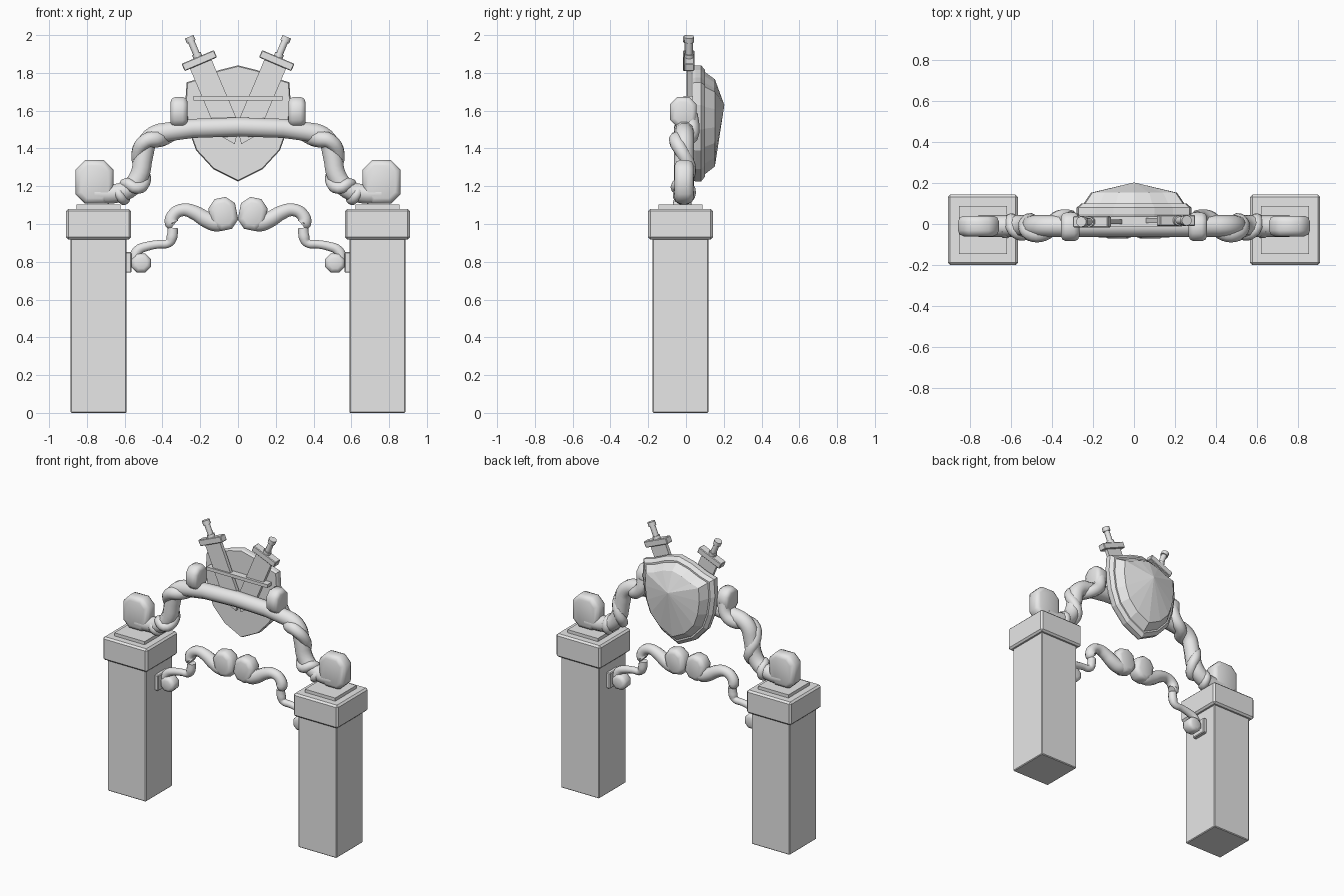
import bpy, bmesh, math
from mathutils import Matrix, Vector

if "Cube" in bpy.data.objects:
    bpy.data.objects.remove(bpy.data.objects["Cube"])

stone = bpy.data.materials.new("grey_stone")
stone.diffuse_color = (0.8, 0.8, 0.8, 1)
stone.use_nodes = True
stone.node_tree.nodes["Principled BSDF"].inputs["Base Color"].default_value = stone.diffuse_color


def add_mesh(name, mesh, smooth=None):
    ob = bpy.data.objects.new(name, mesh)
    bpy.context.collection.objects.link(ob)
    mesh.materials.clear()
    mesh.materials.append(stone)
    if smooth:
        bpy.ops.object.select_all(action='DESELECT')
        ob.select_set(True)
        bpy.context.view_layer.objects.active = ob
        bpy.ops.object.shade_smooth_by_angle(angle=math.radians(smooth))
    return ob


def finish(name, bm, smooth=None):
    bmesh.ops.recalc_face_normals(bm, faces=bm.faces)
    mesh = bpy.data.meshes.new(name)
    bm.to_mesh(mesh)
    bm.free()
    return add_mesh(name, mesh, smooth)


def box(name, lo, hi, bevel=0.0, matrix=Matrix()):
    bm = bmesh.new()
    lo, hi = Vector(lo), Vector(hi)
    bmesh.ops.create_cube(bm, size=1, matrix=Matrix.LocRotScale((lo + hi) / 2, None, hi - lo))
    if bevel:
        bmesh.ops.bevel(bm, geom=bm.edges[:], offset=bevel, segments=1, affect='EDGES')
    bm.transform(matrix)
    return finish(name, bm)


def prism(name, outline, depth, matrix, bevel=0.0, smooth=None):
    """Extrude an (x, z) outline along y, centred on y = 0."""
    bm = bmesh.new()
    face = bm.faces.new([bm.verts.new((x, -depth / 2, z)) for x, z in outline])
    ext = bmesh.ops.extrude_face_region(bm, geom=[face])
    bmesh.ops.translate(bm, vec=(0, depth, 0),
                        verts=[v for v in ext["geom"] if isinstance(v, bmesh.types.BMVert)])
    if bevel:
        rims = [e for e in bm.edges if abs(e.verts[0].co.y - e.verts[1].co.y) < 1e-5]
        bmesh.ops.bevel(bm, geom=rims, offset=bevel, segments=2, profile=0.5, affect='EDGES')
    bm.transform(matrix)
    return finish(name, bm, smooth)


def octagon(w, h, cut):
    """Half width, half height and corner cut."""
    return [(w, cut - h), (w, h - cut), (w - cut, h), (cut - w, h),
            (-w, h - cut), (-w, cut - h), (cut - w, -h), (w - cut, -h)]


def tube(name, points, s=1):
    """Round tube through (x, y, z, radius) points, mirrored when s = -1."""
    cu = bpy.data.curves.new(name, 'CURVE')
    cu.dimensions = '3D'
    cu.bevel_depth = 1
    cu.bevel_resolution = 3
    cu.resolution_u = 4
    cu.use_fill_caps = True
    sp = cu.splines.new('BEZIER')
    sp.bezier_points.add(len(points) - 1)
    for bp, (x, y, z, r) in zip(sp.bezier_points, points):
        bp.co = (x * s, y, z)
        bp.radius = r
        bp.handle_left_type = bp.handle_right_type = 'AUTO'
    temp = bpy.data.objects.new("temp", cu)
    bpy.context.collection.objects.link(temp)
    deps = bpy.context.evaluated_depsgraph_get()
    mesh = bpy.data.meshes.new_from_object(temp.evaluated_get(deps))
    bpy.data.objects.remove(temp)
    mesh.name = name
    return add_mesh(name, mesh, 50)


def cylinder(name, radius, z0, z1, matrix):
    bm = bmesh.new()
    bmesh.ops.create_cone(bm, cap_ends=True, segments=10, radius1=radius, radius2=radius,
                          depth=z1 - z0, matrix=Matrix.Translation((0, 0, (z0 + z1) / 2)))
    bm.transform(matrix)
    return finish(name, bm, 40)


# Arch beam, one bent tube
half = [(0.76, 1.16), (0.66, 1.16), (0.58, 1.185), (0.525, 1.25),
        (0.50, 1.36), (0.475, 1.44), (0.41, 1.482)]
path = [(-x, z) for x, z in half] + [(x, z) for x, z in reversed(half)]
tube("arch_beam", [(x, -0.01, z, 0.053) for x, z in path])

for s, side in ((-1, "left"), (1, "right")):
    # Pillar, cap and plinth
    for part, w, z0, z1, bev in (("pillar", 0.148, 0, 0.93, 0.005),
                                 ("pillar_cap", 0.172, 0.918, 1.08, 0.012),
                                 ("plinth", 0.117, 1.07, 1.102, 0)):
        box(f"{side}_{part}", (s * 0.738 - w, -0.029 - w, z0),
            (s * 0.738 + w, -0.029 + w, z1), bev)

    # Scroll end of the beam on the plinth
    prism(f"{side}_beam_scroll", octagon(0.1, 0.115, 0.05), 0.1,
          Matrix.Translation((s * 0.76, -0.01, 1.223)), 0.028, 50)

    # Vine twisting round the beam
    tube(f"{side}_vine", [
        (0.31, 0.02, 1.58, 0.042), (0.325, 0.03, 1.51, 0.042), (0.38, 0.02, 1.46, 0.04),
        (0.43, -0.035, 1.45, 0.045), (0.485, -0.05, 1.44, 0.04), (0.53, -0.015, 1.37, 0.036),
        (0.51, 0.018, 1.29, 0.036), (0.495, 0.0, 1.23, 0.034), (0.535, -0.048, 1.19, 0.032),
        (0.59, -0.03, 1.215, 0.03), (0.60, 0.022, 1.18, 0.03), (0.60, 0.0, 1.13, 0.028),
        (0.625, -0.045, 1.15, 0.026), (0.645, -0.02, 1.195, 0.022)], s)
    prism(f"{side}_vine_scroll", octagon(0.07, 0.08, 0.038), 0.09,
          Matrix.Translation((s * 0.312, -0.014, 1.592)) @ Matrix.Rotation(math.pi / 2, 4, 'Z'),
          0.025, 50)

    # Lower scrollwork with ball joint, curls and wall plate
    y = -0.02
    tube(f"{side}_upper_scroll", [(x, y, z, r) for x, z, r in (
        (0.06, 1.02, 0.04), (0.11, 1.005, 0.048), (0.17, 1.025, 0.045), (0.23, 1.06, 0.04),
        (0.29, 1.075, 0.035), (0.34, 1.05, 0.035), (0.352, 1.005, 0.038), (0.34, 0.995, 0.03))], s)
    prism(f"{side}_upper_curl", octagon(0.072, 0.086, 0.042), 0.1,
          Matrix.Translation((s * 0.078, y, 1.053)) @ Matrix.Rotation(s * 0.2, 4, 'Y'), 0.028, 50)
    tube(f"{side}_lower_scroll", [(x, y, z, r) for x, z, r in (
        (0.345, 0.98, 0.028), (0.35, 0.93, 0.03), (0.365, 0.90, 0.024), (0.42, 0.893, 0.023),
        (0.48, 0.882, 0.025), (0.53, 0.86, 0.028), (0.545, 0.82, 0.03), (0.53, 0.785, 0.03))], s)
    prism(f"{side}_lower_curl", octagon(0.052, 0.05, 0.03), 0.085,
          Matrix.Translation((s * 0.513, y, 0.793)), 0.022, 50)
    xs = sorted((s * 0.565, s * 0.60))
    box(f"{side}_wall_plate", (xs[0], y - 0.055, 0.742), (xs[1], y + 0.055, 0.852), 0.005)

    # Sword: blade, guard, grip, pommel
    m = Matrix.Translation((s * 0.205, 0.014 + s * 0.003, 1.865)) @ Matrix.Rotation(s * math.radians(23), 4, 'Y')
    prism(f"{side}_blade", [(-0.062, 0), (-0.062, -0.40), (0, -0.48), (0.062, -0.40), (0.062, 0)],
          0.024, m)
    box(f"{side}_guard", (-0.093, -0.027, -0.021), (0.093, 0.027, 0.021), 0.004, m)
    cylinder(f"{side}_grip_collar", 0.026, 0.015, 0.04, m)
    cylinder(f"{side}_grip", 0.019, 0.03, 0.12, m)
    cylinder(f"{side}_pommel", 0.026, 0.108, 0.137, m)

# Strap holding the swords to the shield
box("sword_strap", (-0.235, -0.012, 1.655), (0.235, 0.05, 1.678))

# Shield with stepped rim and faceted boss
right = [(0.10, 1.815), (0.19, 1.775), (0.272, 1.75), (0.28, 1.63), (0.262, 1.50),
         (0.222, 1.39), (0.13, 1.29)]
outline = [(0, 1.84)] + right + [(0, 1.225)] + [(-x, z) for x, z in reversed(right)]
bm = bmesh.new()
rings = [[bm.verts.new((x * k, y, 1.545 + (z - 1.545) * k)) for x, z in outline]
         for k, y in ((0.98, 0.035), (1.0, 0.05), (1.0, 0.08), (0.92, 0.1), (0.88, 0.1), (0.75, 0.153))]
n = len(outline)
bm.faces.new(rings[0])
for a, b in zip(rings, rings[1:]):
    for i in range(n):
        bm.faces.new((a[i], a[(i + 1) % n], b[(i + 1) % n], b[i]))
peak = bm.verts.new((0, 0.203, 1.63))
for i in range(n):
    bm.faces.new((rings[-1][i], rings[-1][(i + 1) % n], peak))
finish("shield", bm)
